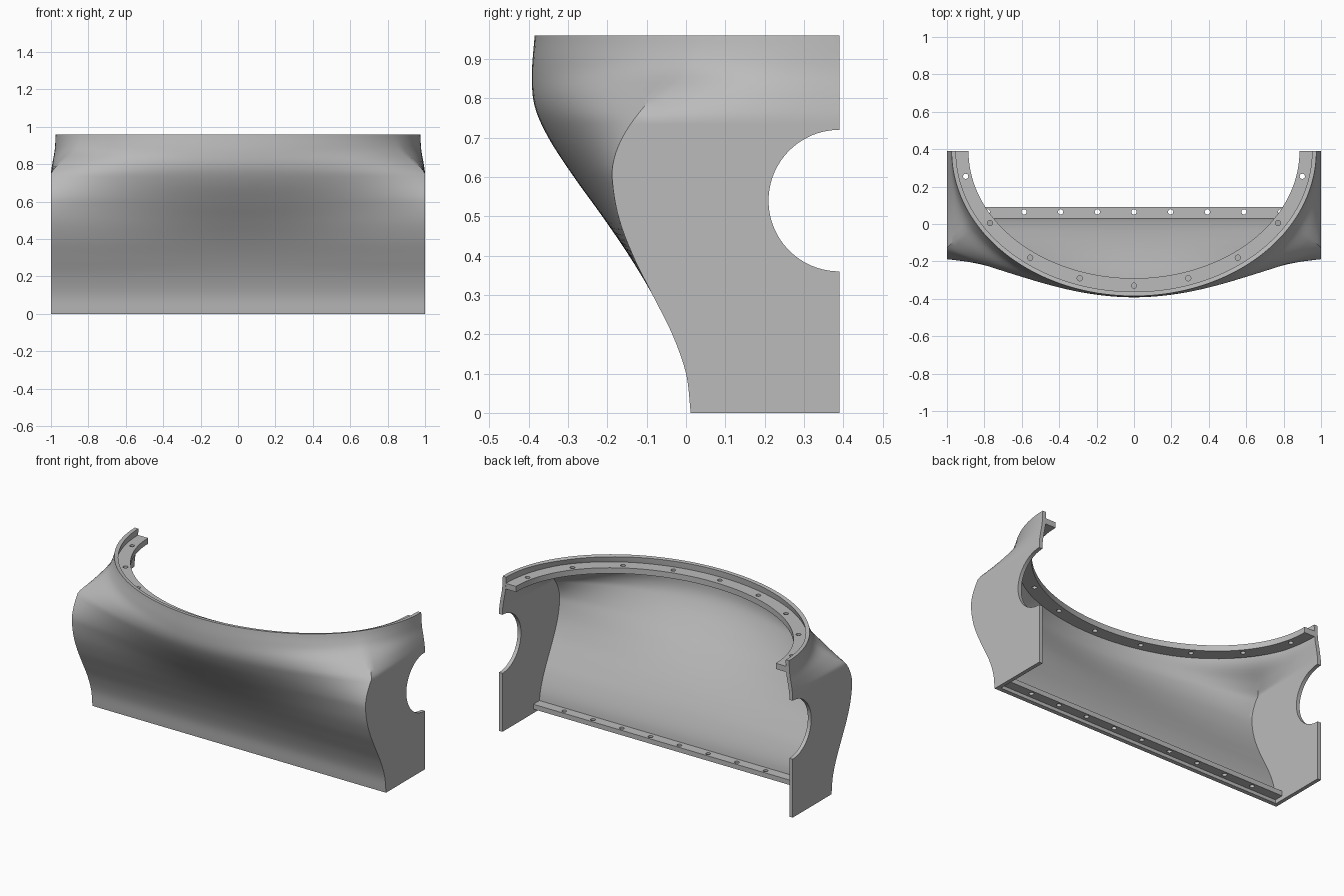
import bpy
import bmesh
import math

cube = bpy.data.objects.get("Cube")
if cube:
    bpy.data.objects.remove(cube, do_unlink=True)

grey = bpy.data.materials.new("plain grey")
grey.use_nodes = True
GREY = (0.5, 0.5, 0.5, 1)
grey.diffuse_color = GREY
grey.node_tree.nodes["Principled BSDF"].inputs["Base Color"].default_value = GREY

HEIGHT, BACK, WALL = 0.96, 0.39, 0.023
RIM_X, RIM_Y = 0.975, 0.775       # half axes of the top arc
CORNER_X, CORNER_Y = 0.85, 0.01   # where the side crease meets the arc


def spline(keys, z):
    """Smooth interpolation through (z, value) keys."""
    i = max(k for k in range(len(keys) - 1) if keys[k][0] <= z + 1e-6)

    def slope(k):
        a, b = keys[max(k - 1, 0)], keys[min(k + 1, len(keys) - 1)]
        return (b[1] - a[1]) / (b[0] - a[0])
    (z0, v0), (z1, v1) = keys[i], keys[i + 1]
    h = z1 - z0
    t = (z - z0) / h
    return ((1 + 2 * t) * (1 - t) ** 2 * v0 + t * (1 - t) ** 2 * h * slope(i)
            + t * t * (3 - 2 * t) * v1 + t * t * (t - 1) * h * slope(i + 1))


CENTRE = [(0, .012), (.1, 0), (.2, -.035), (.3, -.085), (.4, -.145), (.5, -.213),
          (.6, -.285), (.7, -.35), (.78, -.385), (.86, -.392), (HEIGHT, -.385)]
EDGE = [(0, .012), (.1, 0), (.2, -.035), (.3, -.085), (.4, -.135), (.5, -.172),
        (.6, -.188), (.65, -.182), (.7, -.162), (.75, -.13), (.81, -.08),
        (.87, -.025), (.92, 0), (HEIGHT, CORNER_Y)]
NARROWING = [(0, 0), (.7, 0), (.75, 0), (.81, .33), (.87, .77), (.92, .93), (HEIGHT, 1)]


def half_section(z, sides=14, fronts=32):
    """Plan outline of one half, from the back edge to the front centre."""
    yc, ys = spline(CENTRE, z), spline(EDGE, z)
    q = max(0, spline(NARROWING, z))
    t = min(1, max(0, (z - 0.4) / 0.52))
    roundness = t * t * (3 - 2 * t)
    pts = []
    for i in range(sides):
        v = i / sides
        drop = (BACK - CORNER_Y) * v
        arc_x = RIM_X * math.sqrt(1 - (drop / RIM_Y) ** 2)
        pts.append((1 - (1 - arc_x) * q, BACK + (ys - BACK) * v))
    xc = 1 - (1 - CORNER_X) * q
    start = math.asin(CORNER_X / RIM_X)
    for i in range(fronts + 1):
        a = start * (1 - i / fronts)
        s = RIM_X * math.sin(a) / CORNER_X
        arc = (BACK - RIM_Y * math.cos(a) - CORNER_Y) / (BACK - RIM_Y - CORNER_Y)
        wave = math.cos(math.pi * s / 2) ** 2
        pts.append((xc * s, ys + (yc - ys) * (wave + (arc - wave) * roundness)))
    return pts


def activate(ob):
    bpy.ops.object.select_all(action='DESELECT')
    ob.select_set(True)
    bpy.context.view_layer.objects.active = ob


def finish(ob):
    activate(ob)
    ob.data.materials.clear()
    ob.data.materials.append(grey)
    bpy.ops.object.shade_smooth_by_angle(angle=math.radians(30))


# Lofted shell: straight foot blending into the curved rim
bm = bmesh.new()
rows = []
ROWS = 64
for r in range(ROWS + 1):
    z = HEIGHT * r / ROWS
    half = half_section(z)
    outline = half + [(-x, y) for x, y in reversed(half[:-1])]
    rows.append([bm.verts.new((x, y, z)) for x, y in outline])
for low, high in zip(rows, rows[1:]):
    for i in range(len(low) - 1):
        bm.faces.new((low[i], high[i], high[i + 1], low[i + 1]))
bm.normal_update()
if sum(f.normal.y * f.calc_area() for f in bm.faces) > 0:
    bmesh.ops.reverse_faces(bm, faces=bm.faces[:])
mesh = bpy.data.meshes.new("shell_wall")
bm.to_mesh(mesh)
bm.free()
shell = bpy.data.objects.new("shell_wall", mesh)
bpy.context.collection.objects.link(shell)

# Half-round notches through both side panels
bpy.ops.mesh.primitive_cylinder_add(vertices=96, radius=0.18, depth=3,
                                    location=(0, BACK, 0.54),
                                    rotation=(0, math.pi / 2, 0))
cutter = bpy.context.object
cutter.name = "notch_cutter"
cutter.hide_render = True
activate(shell)
thick = shell.modifiers.new("thickness", 'SOLIDIFY')
thick.thickness, thick.offset, thick.use_even_offset = WALL, -1, True
notch = shell.modifiers.new("notch", 'BOOLEAN')
notch.object, notch.operation, notch.solver = cutter, 'DIFFERENCE', 'EXACT'
for name in ("thickness", "notch"):
    bpy.ops.object.modifier_apply(modifier=name)
bpy.data.objects.remove(cutter, do_unlink=True)
finish(shell)


def flange(name, outline, holes, bottom, top, radius=0.014):
    """Flat plate with bolt holes."""
    curve = bpy.data.curves.new(name, 'CURVE')
    curve.dimensions, curve.fill_mode = '2D', 'BOTH'
    curve.extrude = (top - bottom) / 2
    loops = [outline]
    for hx, hy in holes:
        loops.append([(hx + radius * math.cos(k * math.pi / 10),
                       hy + radius * math.sin(k * math.pi / 10)) for k in range(20)])
    for loop in loops:
        sp = curve.splines.new('POLY')
        sp.points.add(len(loop) - 1)
        for p, (x, y) in zip(sp.points, loop):
            p.co = (x, y, 0, 1)
        sp.use_cyclic_u = True
    ob = bpy.data.objects.new(name, curve)
    ob.location.z = (top + bottom) / 2
    bpy.context.collection.objects.link(ob)
    activate(ob)
    bpy.ops.object.convert(target='MESH')
    finish(bpy.context.object)


def arc(a, b, n=72):
    return [(a * math.cos(math.pi * k / n), BACK - b * math.sin(math.pi * k / n))
            for k in range(n + 1)]


# Curved bolting flange just below the rim
right_holes = [(.9, .255), (.77, .005), (.555, -.18), (.29, -.29)]
rim_holes = right_holes + [(0, -.33)] + [(-x, y) for x, y in right_holes]
flange("rim_flange", arc(.967, .767) + arc(.885, .68)[::-1], rim_holes, .885, .92)

# Straight bolting flange along the foot
flange("foot_flange", [(-.985, .02), (.985, .02), (.985, .09), (-.985, .09)],
       [(.196 * k, .065) for k in range(-4, 5)], .025, .055)
